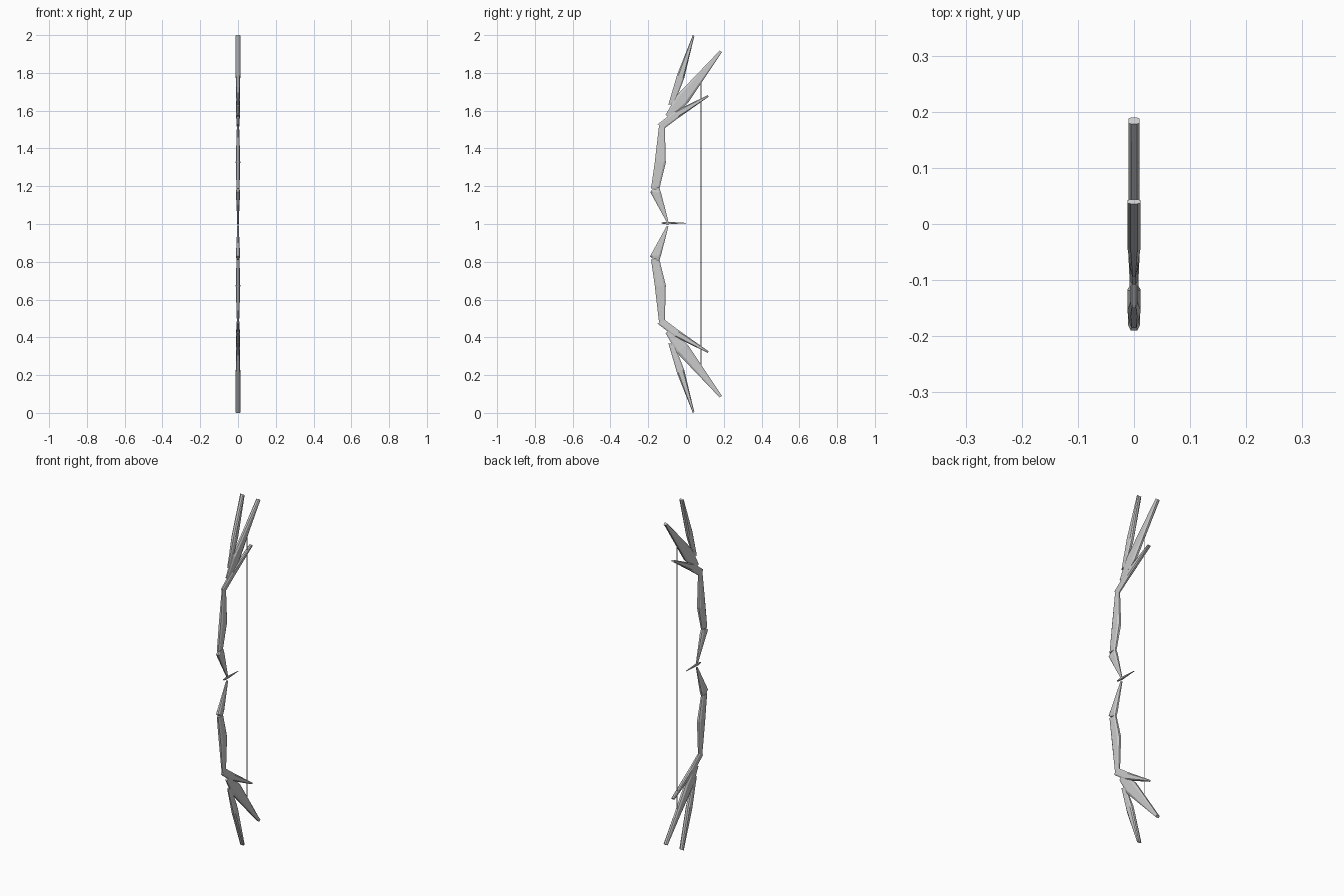
import bpy, bmesh

if "Cube" in bpy.data.objects:
    bpy.data.objects.remove(bpy.data.objects["Cube"])

MID = 1.0  # height of the mirror plane


def blade(name, stations, flip=False):
    """Loft a bevelled blade; station = (front y, z), (back y, z), half width."""
    bm = bmesh.new()
    rings = []
    for (y1, z1), (y2, z2), w in stations:
        ring = []
        for x, t in ((-.5, 0), (.5, 0), (1, .18), (1, .82),
                     (.5, 1), (-.5, 1), (-1, .82), (-1, .18)):
            y, z = y1 + (y2 - y1) * t, z1 + (z2 - z1) * t
            ring.append(bm.verts.new((x * w, y, 2 * MID - z if flip else z)))
        rings.append(ring)
    for a, b in zip(rings, rings[1:]):
        for i in range(8):
            j = (i + 1) % 8
            bm.faces.new((a[i], a[j], b[j], b[i]))
    bm.faces.new(rings[0])
    bm.faces.new(rings[-1])
    bmesh.ops.recalc_face_normals(bm, faces=bm.faces)
    mesh = bpy.data.meshes.new(name)
    bm.to_mesh(mesh)
    bm.free()
    obj = bpy.data.objects.new(name, mesh)
    bpy.context.collection.objects.link(obj)
    return obj


# Limb segments and tip spikes of the upper half
PARTS = {
    "grip": [((-.102, 1.01), (-.093, 1.013), .004),
             ((-.190, 1.170), (-.132, 1.165), .011),
             ((-.178, 1.182), (-.140, 1.190), .008)],
    "limb": [((-.185, 1.188), (-.140, 1.190), .008),
             ((-.165, 1.330), (-.107, 1.325), .012),
             ((-.143, 1.520), (-.112, 1.512), .006)],
    "lower_spike": [((-.150, 1.528), (-.118, 1.503), .006),
                    ((-.060, 1.597), (-.035, 1.565), .010),
                    ((.115, 1.682), (.120, 1.674), .009)],
    "middle_spike": [((-.108, 1.578), (-.082, 1.560), .006),
                     ((-.050, 1.680), (.010, 1.640), .010),
                     ((.178, 1.918), (.190, 1.910), .010)],
    "upper_spike": [((-.094, 1.630), (-.062, 1.638), .005),
                    ((-.047, 1.790), (-.010, 1.770), .012),
                    ((.036, 2.000), (.044, 1.995), .012)],
}
for part, stations in PARTS.items():
    blade("top_" + part, stations)
    blade("bottom_" + part, stations, flip=True)

# Arrow rest: a small dart between the two grips
blade("arrow_rest", [((-.130, 1.008), (-.130, 1.002), .003),
                     ((-.100, 1.012), (-.100, .998), .006),
                     ((.000, 1.006), (.000, 1.004), .002)])

# Bow string
bpy.ops.mesh.primitive_cylinder_add(vertices=8, radius=.002, depth=1.53,
                                    location=(0, .08, 1.005))
bpy.context.object.name = "bow_string"
